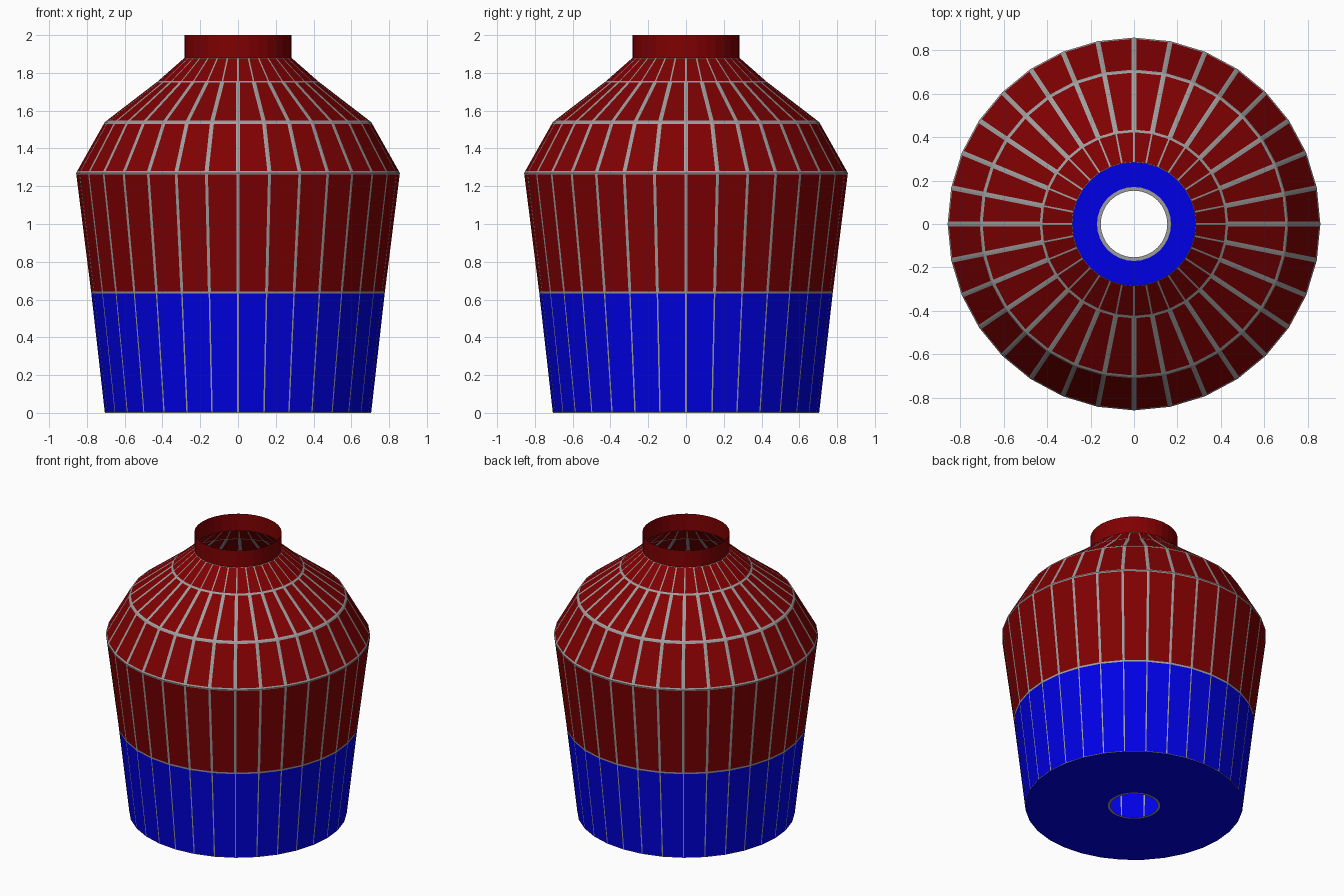
import bpy, bmesh, math

if "Cube" in bpy.data.objects:
    bpy.data.objects.remove(bpy.data.objects["Cube"])

SIDES = 32


def material(name, rgb):
    m = bpy.data.materials.new(name)
    m.diffuse_color = (*rgb, 1)
    m.use_nodes = True
    m.node_tree.nodes["Principled BSDF"].inputs["Base Color"].default_value = m.diffuse_color
    return m


RED = material("dark red", (0.214, 0.0, 0.0005))
BLUE = material("blue", (0.0, 0.0, 0.78))
GREY = material("grey", (0.34, 0.34, 0.34))


def lathe(name, profile, mat, line=0.0):
    """Open shell turned round z; line = half width of the grey grid lines."""
    bm = bmesh.new()
    rings = []
    for r, z in profile:
        rings.append([bm.verts.new((r * math.sin(2 * math.pi * i / SIDES),
                                    -r * math.cos(2 * math.pi * i / SIDES), z))
                      for i in range(SIDES)])
    for low, high in zip(rings, rings[1:]):
        for i in range(SIDES):
            j = (i + 1) % SIDES
            bm.faces.new((low[i], low[j], high[j], high[i]))
    bm.normal_update()
    if line:
        # border strips of every panel become the grid lines
        res = bmesh.ops.inset_individual(bm, faces=bm.faces[:], thickness=line,
                                         use_even_offset=True)
        for f in res["faces"]:
            f.material_index = 1
    bm.normal_update()
    me = bpy.data.meshes.new(name)
    me.materials.append(mat)
    me.materials.append(GREY)
    bm.to_mesh(me)
    bm.free()
    ob = bpy.data.objects.new(name, me)
    bpy.context.collection.objects.link(ob)
    return ob


# floor with a drain hole and its rim
lathe("hole_rim", [(0.153, 0), (0.17, 0)], GREY).data.flip_normals()
lathe("floor", [(0.17, 0), (0.705, 0)], BLUE).data.flip_normals()

# walls, shoulder and neck
lathe("lower_wall", [(0.705, 0), (0.777, 0.635)], BLUE, 0.004)
lathe("upper_wall", [(0.777, 0.635), (0.857, 1.27)], RED, 0.008)
lathe("shoulder", [(0.857, 1.27), (0.705, 1.54), (0.425, 1.755)], RED, 0.011)
lathe("shoulder_top", [(0.425, 1.755), (0.283, 1.88)], RED, 0.004)
lathe("neck", [(0.283, 1.88), (0.283, 2.0)], RED)
